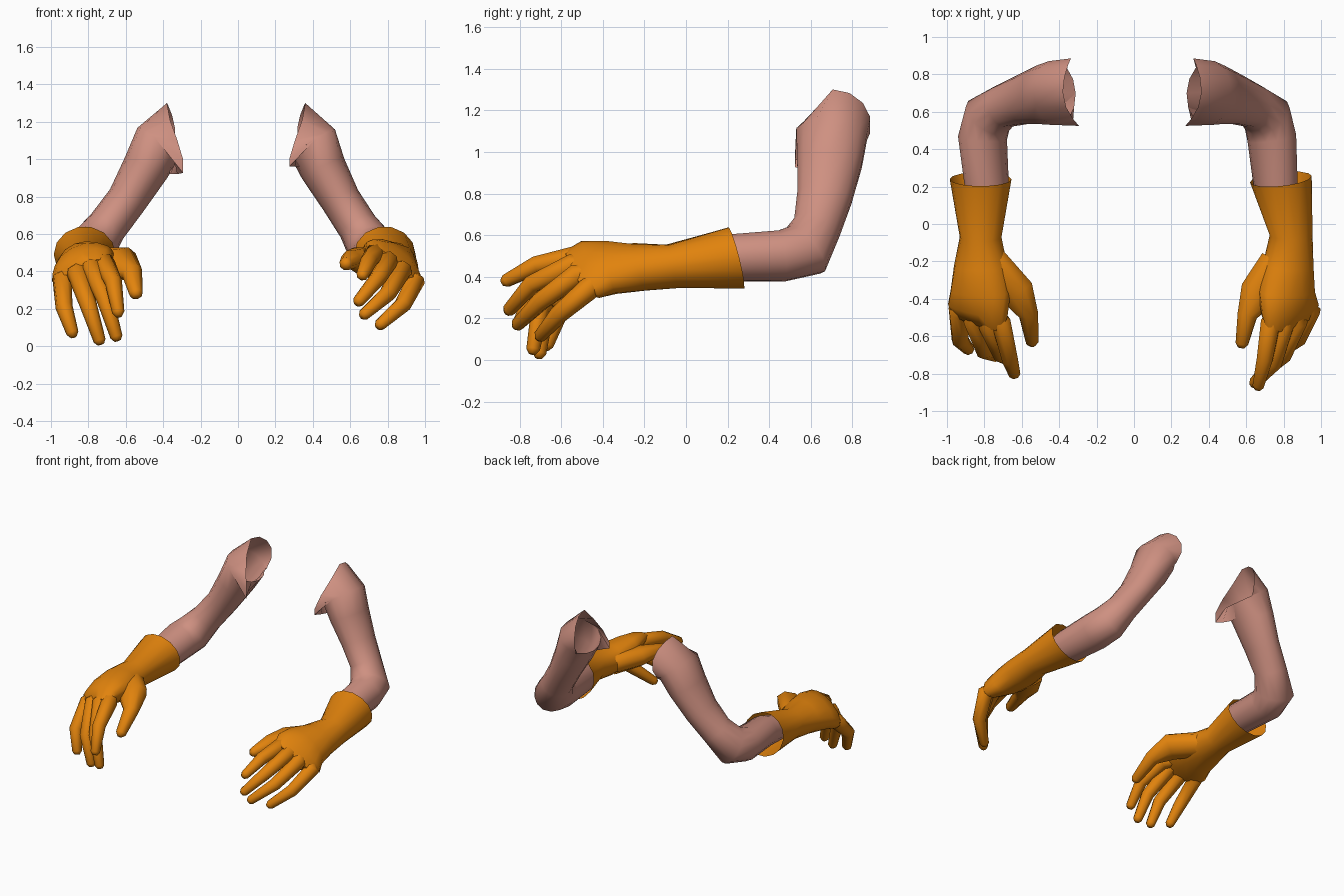
import bpy, bmesh
from math import sin, cos, pi, radians
from mathutils import Vector

cube = bpy.data.objects.get("Cube")
if cube:
    bpy.data.objects.remove(cube)


def material(name, rgb):
    m = bpy.data.materials.new(name)
    m.use_nodes = True
    m.diffuse_color = (*rgb, 1)
    m.node_tree.nodes["Principled BSDF"].inputs["Base Color"].default_value = (*rgb, 1)
    return m


SKIN = material("skin", (0.62, 0.28, 0.22))
ORANGE = material("orange_glove", (0.76, 0.228, 0.004))


def loft(bm, rings, sides):
    """Skin a list of elliptical rings (centre, side axis, up axis), closing the far end."""
    loops = []
    for c, s, u in rings:
        angles = [2 * pi * i / sides for i in range(sides)]
        loops.append([bm.verts.new(c + s * cos(a) + u * sin(a)) for a in angles])
    for p, q in zip(loops, loops[1:]):
        for i in range(sides):
            j = (i + 1) % sides
            bm.faces.new((p[i], p[j], q[j], q[i]))
    bm.faces.new(loops[-1])
    return loops


def frames(points, radii, ref):
    """Rings square to a path, with the side axis near ref."""
    pts = [Vector(p) for p in points]
    rings = []
    for i, (p, (a, b)) in enumerate(zip(pts, radii)):
        back = (p - pts[i - 1]).normalized() if i else Vector()
        ahead = (pts[i + 1] - p).normalized() if i + 1 < len(pts) else Vector()
        t = (back + ahead).normalized()
        s = (ref - t * ref.dot(t)).normalized()
        rings.append((p, s * a, t.cross(s) * b))
    return rings


def finish(bm, name, mat, side):
    for v in bm.verts:
        v.co.x *= side
    bmesh.ops.recalc_face_normals(bm, faces=bm.faces[:])
    mesh = bpy.data.meshes.new(name)
    bm.to_mesh(mesh)
    bm.free()
    mesh.materials.append(mat)
    ob = bpy.data.objects.new(name, mesh)
    bpy.context.collection.objects.link(ob)
    bpy.ops.object.select_all(action="DESELECT")
    ob.select_set(True)
    bpy.context.view_layer.objects.active = ob
    bpy.ops.object.shade_smooth_by_angle(angle=radians(60))


# Arm path from shoulder to wrist: left x, right x, y, z, radius across, radius deep
ARM = [
    (.36, .38, .705, 1.13, .17, .18),
    (.40, .425, .70, 1.085, .14, .175),
    (.455, .495, .69, .95, .125, .16),
    (.55, .595, .665, .78, .107, .135),
    (.64, .70, .63, .64, .108, .118),
    (.71, .78, .575, .53, .13, .142),
    (.737, .81, .46, .50, .134, .122),
    (.758, .787, .2, .49, .12, .112),
    (.80, .81, .0, .46, .08, .08),
]

# Glove rings from cuff to knuckles: x, y, z, half width, half depth, tilt, skew
PALM = {
    "left": [
        (.785, .24, .49, .165, .15, 0, .1),
        (.84, -.06, .45, .115, .105, 5, 0),
        (.825, -.22, .445, .14, .11, 20, 0),
        (.815, -.36, .445, .17, .105, 34, .05),
        (.835, -.46, .435, .19, .08, 40, .2),
        (.835, -.54, .42, .155, .04, 40, .3),
    ],
    "right": [
        (.82, .24, .49, .165, .15, 0, 0),
        (.82, -.07, .45, .112, .105, 5, 0),
        (.82, -.22, .45, .145, .11, 12, 0),
        (.82, -.36, .44, .17, .105, 20, .05),
        (.835, -.46, .42, .175, .08, 25, .2),
        (.835, -.53, .395, .145, .04, 25, .3),
    ],
}

# Index, middle, ring and little finger, then thumb: knuckle, joints, tip
FINGERS = {
    "left": [
        [(.73, -.53, .495), (.70, -.72, .455), (.665, -.865, .38)],
        [(.80, -.55, .455), (.75, -.74, .365), (.645, -.85, .24)],
        [(.875, -.53, .405), (.80, -.70, .28), (.675, -.81, .17)],
        [(.945, -.47, .34), (.88, -.61, .22), (.76, -.70, .115)],
        [(.76, -.20, .44), (.665, -.37, .455), (.605, -.49, .465), (.577, -.64, .44)],
    ],
    "right": [
        [(.71, -.53, .44), (.665, -.72, .34), (.64, -.80, .18)],
        [(.78, -.54, .42), (.71, -.70, .25), (.65, -.735, .05)],
        [(.86, -.52, .39), (.80, -.68, .22), (.74, -.705, .03)],
        [(.94, -.47, .35), (.93, -.62, .21), (.885, -.67, .07)],
        [(.76, -.20, .45), (.63, -.36, .45), (.565, -.48, .39), (.545, -.63, .28)],
    ],
}


def build_arm(name, side, column):
    bm = bmesh.new()
    rings = frames([(r[column], r[2], r[3]) for r in ARM],
                   [r[4:] for r in ARM], Vector((1, 0, .55)))
    # Upright open rim, reaching inward at the back and at a low front corner
    rings[0] = (rings[0][0], Vector((0, 0, .17)), Vector((0, -.185, 0)))
    loops = loft(bm, rings, 14)
    lowest = .96 - .04 * column
    for v in loops[0]:
        depth = (v.co.y - ARM[0][2]) / .185
        if depth < 0:
            v.co.x -= .09 * depth ** 2
            v.co.z = max(lowest, v.co.z + .17 * depth)
        else:
            v.co.x -= .045 * depth ** 2
    finish(bm, name + "_arm", SKIN, side)


def build_glove(name, side):
    bm = bmesh.new()
    rings = []
    for x, y, z, a, b, tilt, skew in PALM[name]:
        t = radians(tilt)
        s = Vector((cos(t), skew, -sin(t))) * a
        u = Vector((sin(t), -.25, cos(t))) * b
        rings.append((Vector((x, y, z)), s, u))
    loft(bm, rings, 14)
    heart = Vector(PALM[name][3][:3])
    # Fingers and thumb grow out of the palm and taper to a blunt tip
    for path in FINGERS[name]:
        pts = [Vector(p) for p in path]
        if len(path) > 3:
            # The thumb has a wide flat base
            radii = [(.09, .08), (.105, .075), (.056, .05), (.036, .036)]
        else:
            pts.insert(0, pts[0].lerp(heart, .5))
            radii = [(r, r) for r in (.045, .056, .046, .033)]
        pts.append(pts[-1] + (pts[-1] - pts[-2]).normalized() * .022)
        radii.append((.018, .018))
        loft(bm, frames(pts, radii, Vector((1, 0, -.3))), 8)
    finish(bm, name + "_glove", ORANGE, side)


for column, (name, side) in enumerate((("left", 1), ("right", -1))):
    build_arm(name, side, column)
    build_glove(name, side)
